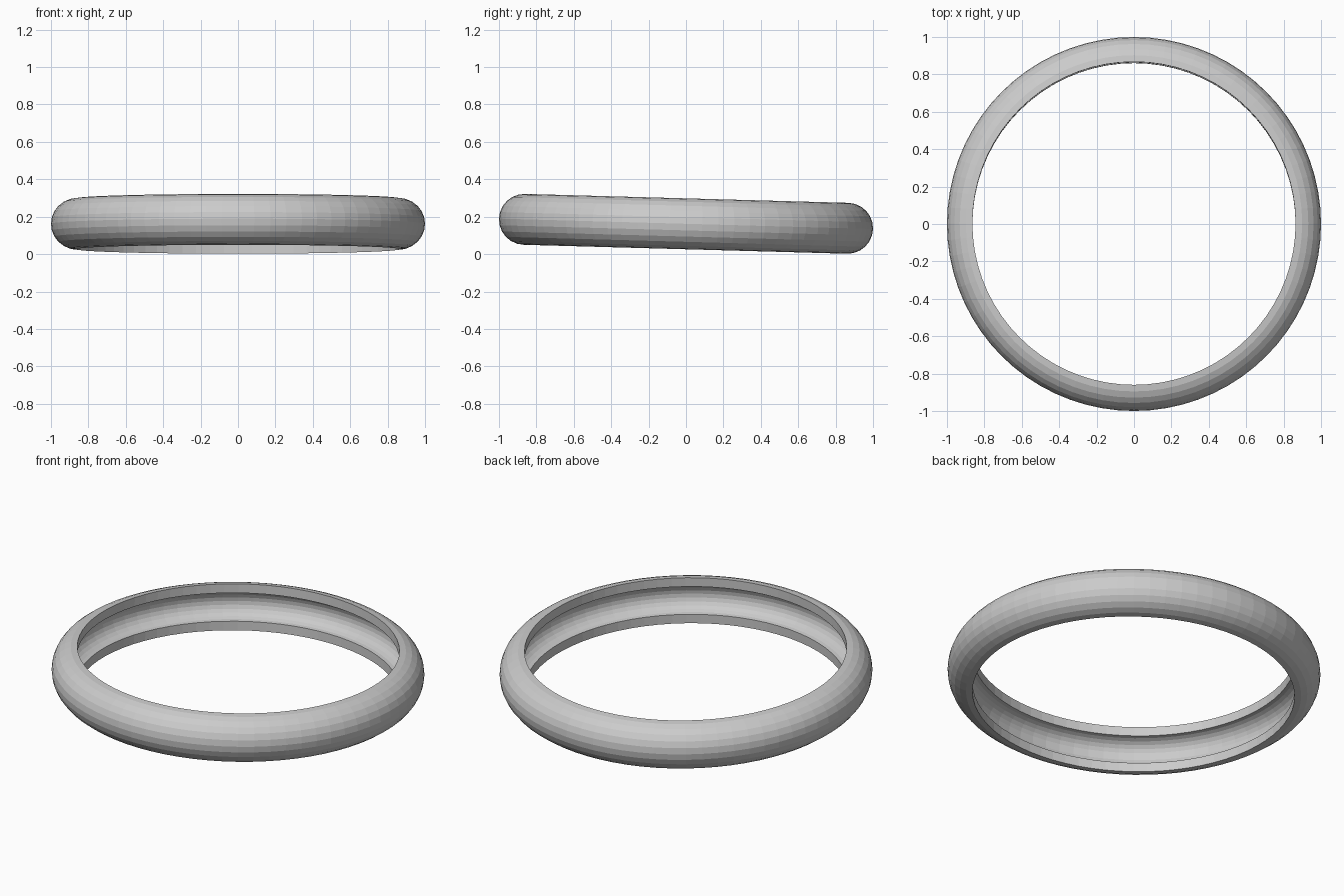
import bpy, bmesh
from math import sin, cos, pi, radians
from mathutils import Matrix

if "Cube" in bpy.data.objects:
    bpy.data.objects.remove(bpy.data.objects["Cube"])

AROUND, ARC = 72, 12
RING_R, OUTER, INNER = 0.864, 0.136, 0.083   # arc centre radius, outer and inner arc radii


def arc(radius):
    # half circle bulging outwards, from the bottom lip to the top lip
    return [(RING_R + radius * cos(a), radius * sin(a))
            for a in (-pi / 2 + pi * i / ARC for i in range(ARC + 1))]


# closed C-shaped cross-section, open towards the ring's axis
profile = arc(OUTER) + arc(INNER)[::-1]

# hollow tire shell: sweep the section around z
bm = bmesh.new()
rings = []
for k in range(AROUND):
    t = 2 * pi * k / AROUND
    rings.append([bm.verts.new((r * cos(t), r * sin(t), z)) for r, z in profile])
n = len(profile)
for k in range(AROUND):
    a, b = rings[k], rings[(k + 1) % AROUND]
    for i in range(n):
        j = (i + 1) % n
        bm.faces.new((a[i], b[i], b[j], a[j]))
bmesh.ops.recalc_face_normals(bm, faces=bm.faces)

# slight lean: the front side sits higher than the back
bm.transform(Matrix.Translation((0, 0, 0.162)) @ Matrix.Rotation(radians(-1.58), 4, 'X'))

mesh = bpy.data.meshes.new("tire_shell")
bm.to_mesh(mesh)
bm.free()
tire = bpy.data.objects.new("tire_shell", mesh)
bpy.context.collection.objects.link(tire)
